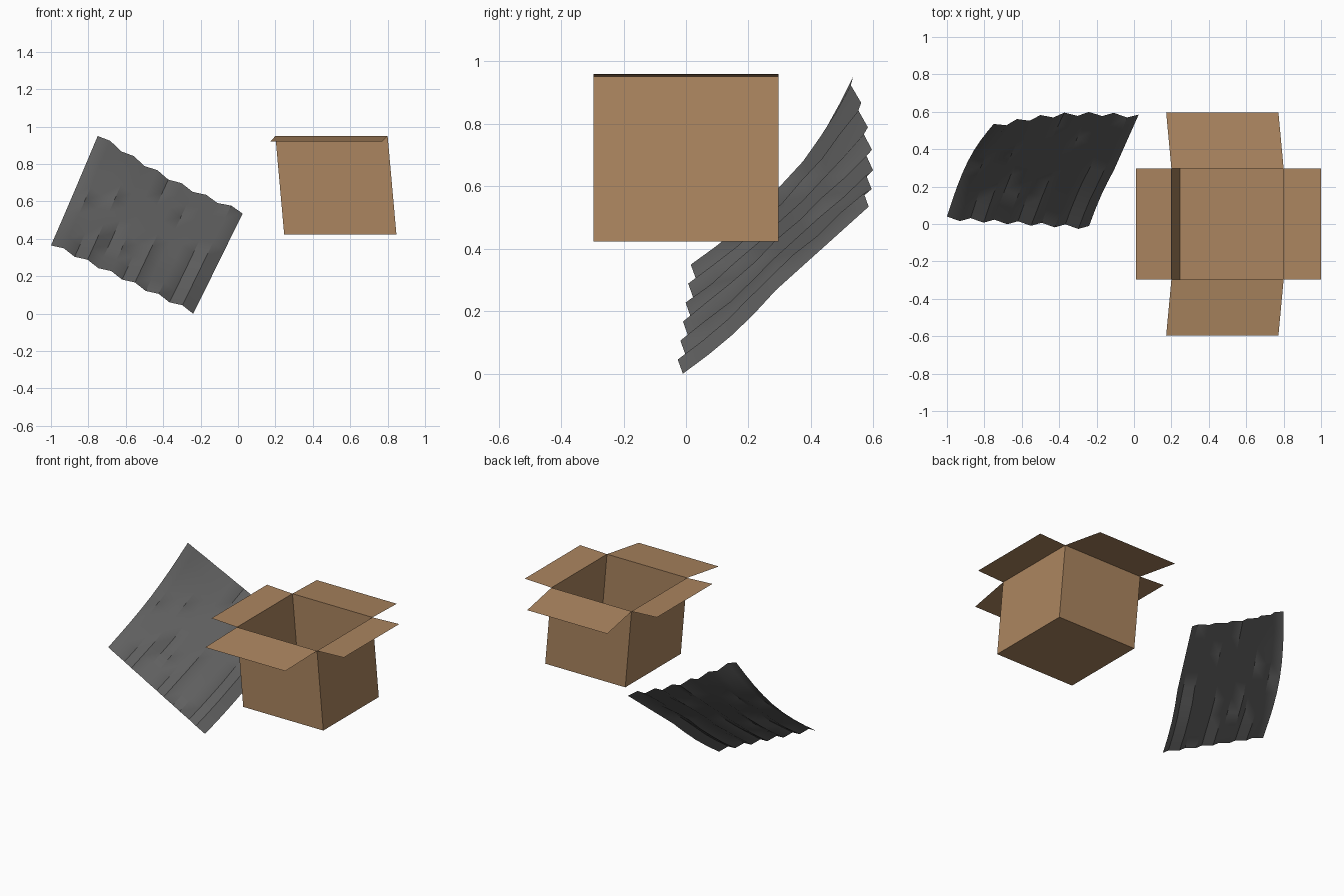
import bpy, bmesh, math, random
from mathutils import Vector, Matrix

if "Cube" in bpy.data.objects:
    bpy.data.objects.remove(bpy.data.objects["Cube"])

random.seed(4)


def material(name, rgb):
    m = bpy.data.materials.new(name)
    m.diffuse_color = (*rgb, 1)
    m.use_nodes = True
    m.node_tree.nodes["Principled BSDF"].inputs["Base Color"].default_value = m.diffuse_color
    return m


cardboard = material("cardboard brown", (0.41, 0.235, 0.115))
iron = material("dark grey sheet", (0.115, 0.115, 0.115))


def make_object(name, bm, mat):
    me = bpy.data.meshes.new(name)
    bm.to_mesh(me)
    bm.free()
    me.materials.append(mat)
    ob = bpy.data.objects.new(name, me)
    bpy.context.collection.objects.link(ob)
    return ob


# Open box body: a cube without its lid, leaning slightly to the left
X0, X1, Y, TOP, BOTTOM, LEAN = 0.20, 0.80, 0.297, 0.95, 0.423, -0.047
bm = bmesh.new()
bmesh.ops.create_cube(bm, size=1)
for v in bm.verts:
    up = v.co.z > 0
    v.co.x = (X1 if v.co.x > 0 else X0) - (0 if up else LEAN)
    v.co.y = math.copysign(Y, v.co.y)
    v.co.z = TOP if up else BOTTOM
lid = [f for f in bm.faces if f.calc_center_median().z > TOP - 0.01]
bmesh.ops.delete(bm, geom=lid, context='FACES_ONLY')
make_object("box_body", bm, cardboard)


# Four flaps, each swept from its hinge edge by an offset
def flap(name, a, b, offset):
    bm = bmesh.new()
    a, b, offset = Vector(a), Vector(b), Vector(offset)
    f = bm.faces.new([bm.verts.new(p) for p in (a, b, b + offset, a + offset)])
    f.normal_update()
    if f.normal.z < 0:
        f.normal_flip()
    make_object(name, bm, cardboard)


flap("left_flap", (X0, -Y, TOP), (X0, Y, TOP), (-0.19, 0, 0.01))
flap("right_flap", (X1, -Y, TOP), (X1, Y, TOP), (0.2, 0, 0.008))
flap("front_flap", (X0, -Y, TOP), (X1, -Y, TOP), (-0.028, -0.3, -0.03))
flap("back_flap", (X0, Y, TOP), (X1, Y, TOP), (-0.028, 0.3, -0.03))

# Corrugated sheet: zigzag across, sagging between its four corners
A, B = Vector((-0.75, 0.535, 0.95)), Vector((-1.0, 0.04, 0.365))
C, D = Vector((0.025, 0.585, 0.535)), Vector((-0.24, -0.01, 0.0))
normal = (D - B).cross(A - B).normalized()
NU, NV = 12, 8
bm = bmesh.new()
rows = []
for j in range(NV + 1):
    t = j / NV
    row = []
    for i in range(NU + 1):
        s = i / NU
        p = B.lerp(D, s).lerp(A.lerp(C, s), t)
        d = 0.026 if i % 2 else 0.0
        d -= 0.06 * (1 - s) ** 1.3 * math.sin(math.pi * t)
        d -= 0.045 * math.sin(math.pi * s) * t * t
        d -= 0.014 * s * math.sin(math.pi * min(1, t * 2))
        if 0 < j < NV and 0 < i < NU:
            d += random.uniform(-0.004, 0.004)
        row.append(bm.verts.new(p + normal * d))
    rows.append(row)
for j in range(NV):
    for i in range(NU):
        bm.faces.new((rows[j][i], rows[j][i + 1], rows[j + 1][i + 1], rows[j + 1][i]))
sheet = make_object("corrugated_sheet", bm, iron)
bpy.context.view_layer.objects.active = sheet
sheet.select_set(True)
bpy.ops.object.shade_smooth_by_angle(angle=math.radians(40))
